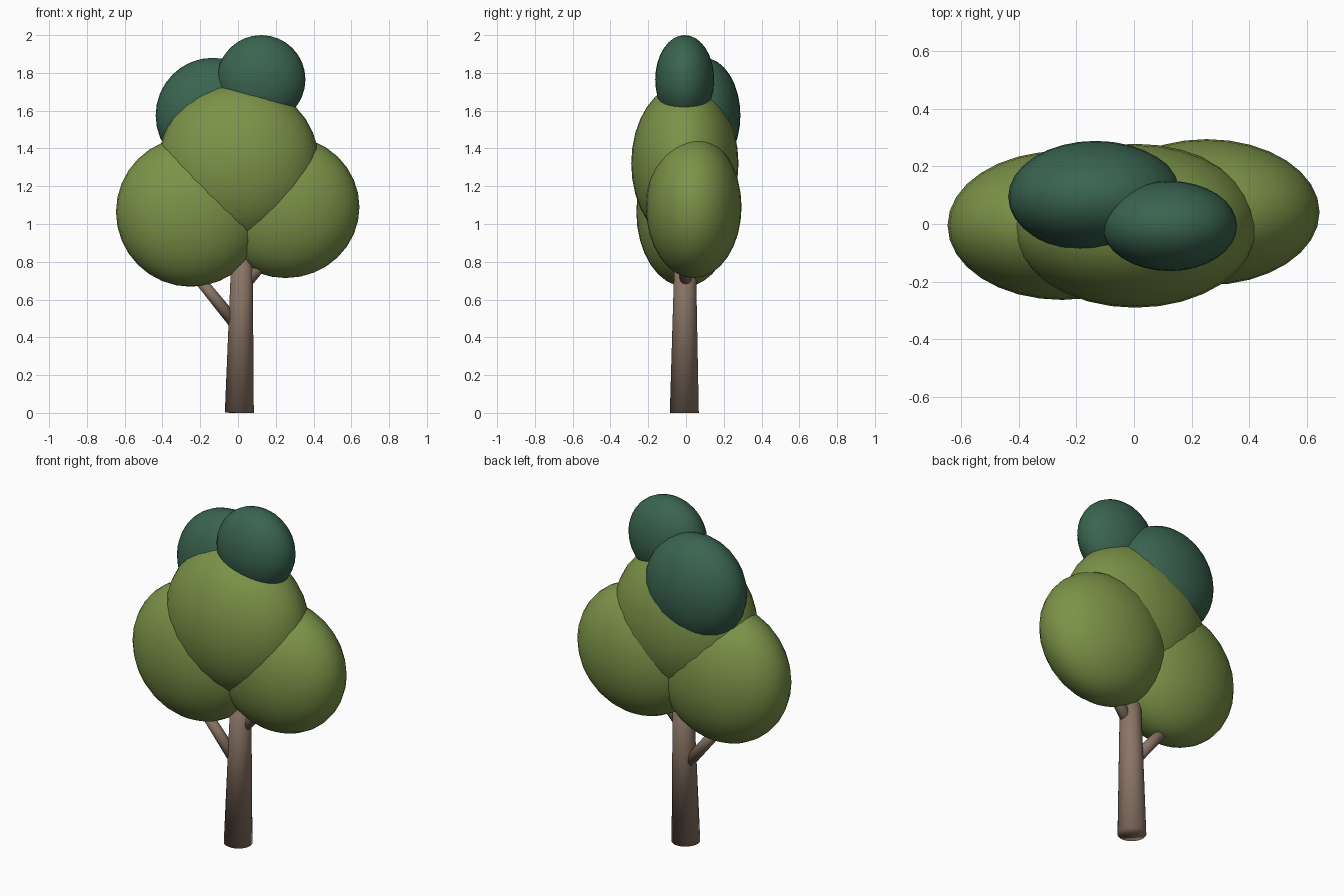
import bpy
from mathutils import Vector

cube = bpy.data.objects.get("Cube")
if cube:
    bpy.data.objects.remove(cube, do_unlink=True)


def make_material(name, rgb):
    mat = bpy.data.materials.new(name)
    mat.use_nodes = True
    color = (*rgb, 1.0)
    mat.diffuse_color = color
    bsdf = next(n for n in mat.node_tree.nodes if n.type == 'BSDF_PRINCIPLED')
    bsdf.inputs["Base Color"].default_value = color
    return mat


bark = make_material("bark brown", (0.26, 0.18, 0.135))
leaf = make_material("leaf green", (0.2, 0.29, 0.065))
dark_leaf = make_material("dark leaf green", (0.042, 0.127, 0.08))


def finish(name, mat):
    obj = bpy.context.object
    obj.name = name
    obj.data.materials.append(mat)
    bpy.ops.object.shade_smooth()
    return obj


def limb(name, start, end, r1, r2):
    """Tapered round limb between two points."""
    start, end = Vector(start), Vector(end)
    axis = end - start
    bpy.ops.mesh.primitive_cone_add(
        vertices=32, radius1=r1, radius2=r2, depth=axis.length,
        location=(start + end) / 2,
        rotation=axis.to_track_quat('Z', 'Y').to_euler())
    return finish(name, bark)


def foliage(name, center, radii, mat):
    """Smooth ball of leaves, flattened front to back."""
    bpy.ops.mesh.primitive_uv_sphere_add(
        segments=32, ring_count=16, radius=1, location=center)
    bpy.context.object.scale = radii
    return finish(name, mat)


# Trunk and branches
limb("trunk", (0.007, -0.009, 0.0), (0.026, -0.003, 1.1), 0.077, 0.05)
limb("right_branch", (-0.01, 0.0, 0.468), (-0.26, -0.01, 0.775), 0.034, 0.028)
limb("left_branch", (0.02, -0.005, 0.665), (0.25, 0.01, 0.93), 0.034, 0.028)

# Main foliage
foliage("lower_right_foliage", (-0.25, -0.005, 1.064), (0.396, 0.258, 0.396), leaf)
foliage("lower_left_foliage", (0.252, 0.041, 1.09), (0.391, 0.253, 0.376), leaf)
foliage("middle_foliage", (0.004, -0.006, 1.32), (0.426, 0.284, 0.425), leaf)

# Dark crown foliage
foliage("back_crown", (-0.133, 0.094, 1.575), (0.303, 0.194, 0.305), dark_leaf)
foliage("top_crown", (0.123, -0.007, 1.765), (0.234, 0.156, 0.235), dark_leaf)
